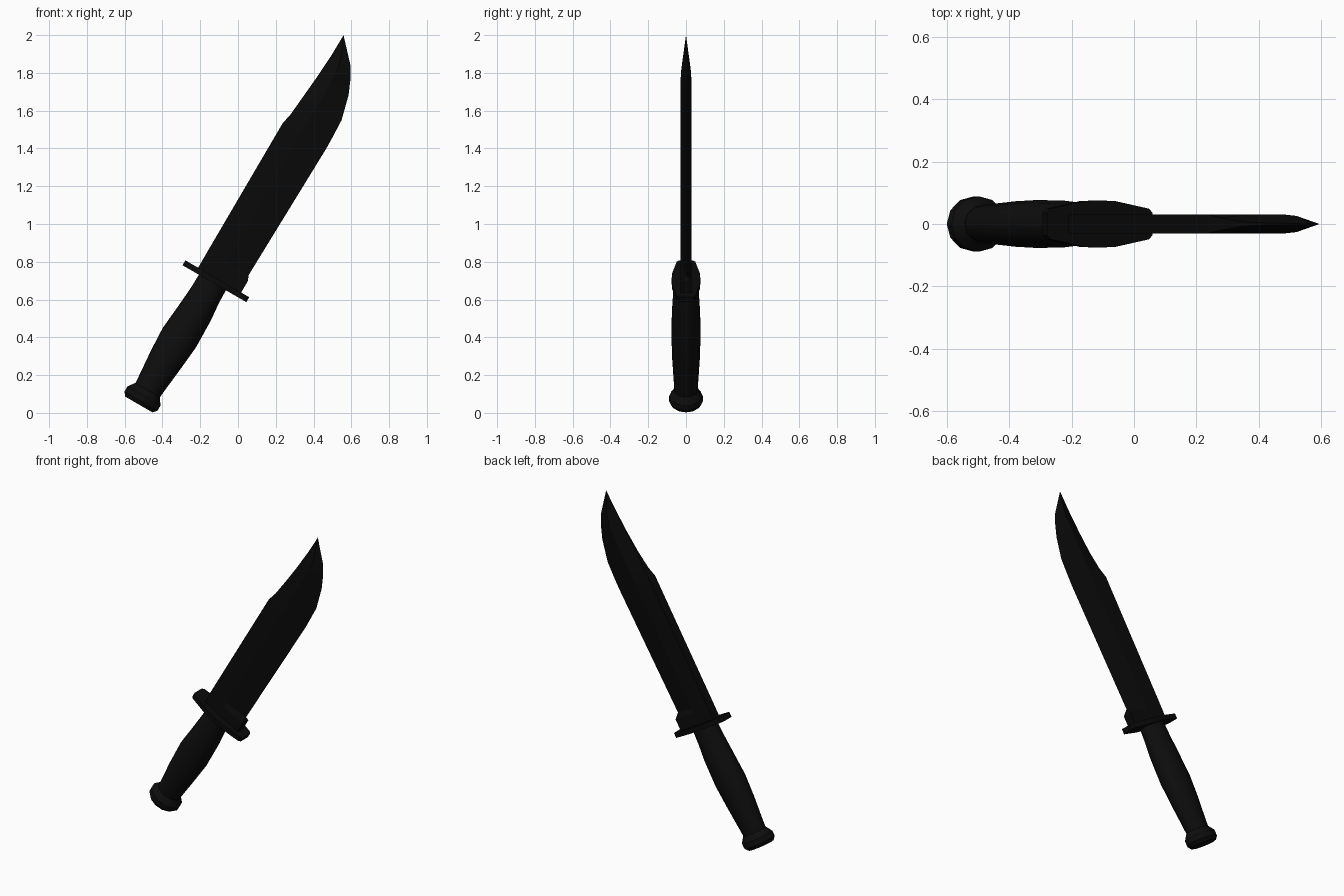
import bpy, bmesh, math
from mathutils import Matrix

cube = bpy.data.objects.get("Cube")
if cube:
    bpy.data.objects.remove(cube, do_unlink=True)

# Parts are built upright (x across, y thick, z along), then leaned 30 degrees
LEAN = Matrix.Rotation(math.radians(30), 4, 'Y')


def material(name, rgb, rough):
    m = bpy.data.materials.new(name)
    m.use_nodes = True
    m.diffuse_color = (*rgb, 1)
    bsdf = next(n for n in m.node_tree.nodes if n.type == 'BSDF_PRINCIPLED')
    bsdf.inputs["Base Color"].default_value = (*rgb, 1)
    bsdf.inputs["Roughness"].default_value = rough
    return m


BLADE = material("blackened steel", (0.003, 0.003, 0.003), 0.5)
GRIP = material("black grip", (0.004, 0.004, 0.004), 0.7)


def loft(name, rings, mat, smooth=None):
    """Skin a list of equal-length point rings and cap both ends."""
    bm = bmesh.new()
    loops = [[bm.verts.new(p) for p in ring] for ring in rings]
    n = len(loops[0])
    for a, b in zip(loops, loops[1:]):
        for i in range(n):
            j = (i + 1) % n
            bm.faces.new((a[i], a[j], b[j], b[i]))
    bm.faces.new(loops[0][::-1])
    bm.faces.new(loops[-1])
    bmesh.ops.remove_doubles(bm, verts=bm.verts[:], dist=0.0002)
    bmesh.ops.recalc_face_normals(bm, faces=bm.faces[:])
    bm.transform(LEAN)
    me = bpy.data.meshes.new(name)
    bm.to_mesh(me)
    bm.free()
    me.materials.append(mat)
    ob = bpy.data.objects.new(name, me)
    bpy.context.collection.objects.link(ob)
    if smooth:
        bpy.ops.object.select_all(action='DESELECT')
        ob.select_set(True)
        bpy.context.view_layer.objects.active = ob
        bpy.ops.object.shade_smooth_by_angle(angle=math.radians(smooth))
    return ob


def oval(z, x0, x1, ry, sides=12):
    cx, rx = (x0 + x1) / 2, (x1 - x0) / 2
    return [(cx + rx * math.cos(t), ry * math.sin(t), z)
            for t in (2 * math.pi * i / sides for i in range(sides))]


# Blade stations: height, spine x, ridge x, edge x, half thickness at each
stations = [
    (0.54, -0.567, -0.45, -0.304, 0.03, 0.03, 0.03),
    (0.63, -0.567, -0.45, -0.304, 0.03, 0.03, 0.03),
    (0.66, -0.567, -0.45, -0.316, 0.03, 0.03, 0),
    (1.447, -0.562, -0.45, -0.295, 0.03, 0.03, 0),
    (1.507, -0.549, -0.45, -0.296, 0.020, 0.03, 0),
    (1.616, -0.539, -0.45, -0.300, 0.008, 0.03, 0),
    (1.749, -0.527, -0.45, -0.334, 0.004, 0.03, 0),
    (1.828, -0.522, -0.453, -0.368, 0.003, 0.026, 0),
    (1.892, -0.518, -0.465, -0.405, 0.002, 0.018, 0),
    (2.011, -0.516, -0.516, -0.516, 0, 0, 0),
]
loft("blade", [[(s, -ts, z), (r, -tr, z), (e, -te, z), (e, te, z), (r, tr, z), (s, ts, z)]
               for z, s, r, e, ts, tr, te in stations], BLADE)

# Guard: thin plate, widest in the middle, with chamfered ends
half = [(0.195, 0.036), (0.183, 0.049), (0.06, 0.073), (0, 0.076),
        (-0.06, 0.073), (-0.183, 0.049), (-0.195, 0.036)]
outline = half + [(x, -y) for x, y in reversed(half)]
loft("guard", [[(x - 0.45, y, z) for x, y in outline] for z in (0.53, 0.56)], BLADE)

# Grip: oval sections swelling in the middle
loft("grip", [oval(*s) for s in (
    (-0.14, -0.549, -0.400, 0.062),
    (-0.08, -0.553, -0.394, 0.065),
    (0.055, -0.564, -0.379, 0.073),
    (0.19, -0.570, -0.366, 0.077),
    (0.35, -0.555, -0.369, 0.075),
    (0.45, -0.547, -0.378, 0.069),
    (0.53, -0.545, -0.380, 0.064))], GRIP, 40)

# Pommel: flared cap with bevelled rims
loft("pommel", [oval(*s) for s in (
    (-0.224, -0.560, -0.393, 0.074),
    (-0.203, -0.577, -0.375, 0.089),
    (-0.172, -0.577, -0.375, 0.089),
    (-0.135, -0.551, -0.399, 0.063))], GRIP, 30)
